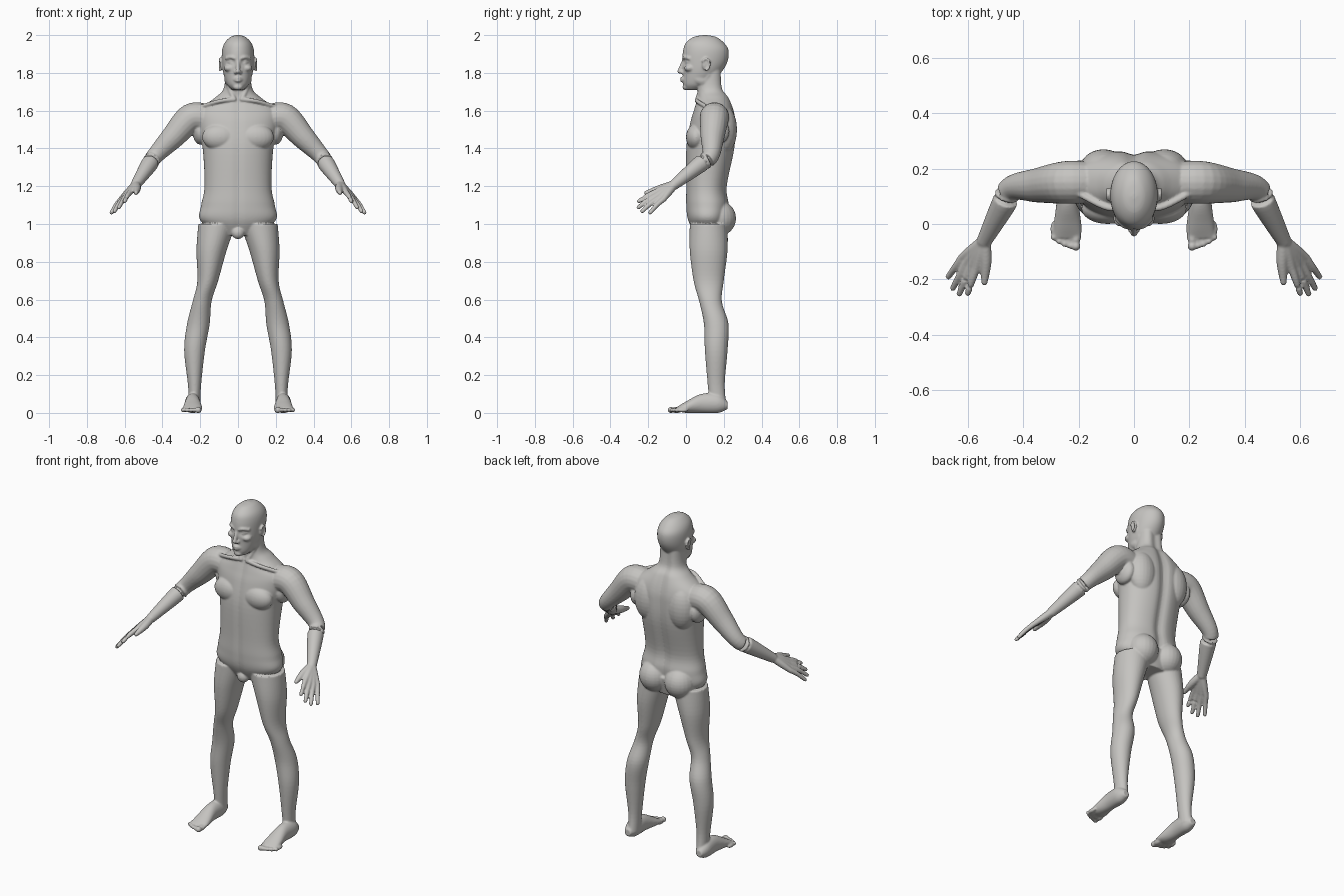
import bpy
import bmesh
from math import cos, sin, pi, exp
from mathutils import Vector, Matrix

cube = bpy.data.objects.get("Cube")
if cube:
    bpy.data.objects.remove(cube)

skin = bpy.data.materials.new("warm grey skin")
skin.use_nodes = True
colour = (.56, .55, .53, 1)
skin.diffuse_color = colour
skin.node_tree.nodes["Principled BSDF"].inputs["Base Color"].default_value = colour

right, back, up = Matrix.Identity(3)
bm = bmesh.new()


def spline(rows, steps):
    """Hermite curve through rows of numbers, with averaged tangents."""
    rows = [Vector(row) for row in rows]
    last = len(rows) - 1
    slopes = [(rows[min(i + 1, last)] - rows[max(i - 1, 0)]) / 2 for i in range(last + 1)]
    curve = []
    for i in range(last):
        start, end = rows[i], rows[i + 1]
        for step in range(steps):
            t = step / steps
            blend = t * t * (3 - 2 * t)
            curve.append(start.lerp(end, blend) + slopes[i] * (t * (1 - t) ** 2)
                         - slopes[i + 1] * (t * t * (1 - t)))
    return curve + [rows[last]]


def loft(rows, frame=None, steps=6, segments=40, power=2):
    """Skin ellipses (x, y, z, radius, radius); frame fixes the ellipse axes."""
    rows = spline(rows, steps)
    centres = [Vector(row[:3]) for row in rows]
    rings = []
    for i, row in enumerate(rows):
        if frame:
            across, along = frame
        else:
            tangent = centres[min(i + 1, len(rows) - 1)] - centres[max(i - 1, 0)]
            tangent.normalize()
            across = tangent.cross(back if abs(tangent.y) < .8 else up).normalized()
            along = tangent.cross(across)
        ring = []
        for k in range(segments):
            c, s = cos(2 * pi * k / segments), sin(2 * pi * k / segments)
            scale = (abs(c) ** power + abs(s) ** power) ** (-1 / power)
            offset = across * (row[3] * c) + along * (row[4] * s)
            ring.append(bm.verts.new(centres[i] + offset * scale))
        rings.append(ring)
    for lower, upper in zip(rings, rings[1:]):
        for k in range(segments):
            bm.faces.new((lower[k], lower[k - 1], upper[k - 1], upper[k]))
    bm.faces.new(rings[0])
    bm.faces.new(reversed(rings[-1]))
    return [vert for ring in rings for vert in ring]


def ball(centre, radii, turn=Matrix()):
    place = Matrix.Translation(centre) @ turn @ Matrix.Diagonal((*radii, 1))
    made = bmesh.ops.create_uvsphere(bm, u_segments=24, v_segments=16, radius=1, matrix=place)
    return made["verts"]


def tube(points, radii):
    """Round-ended tube; radii is one number or one for each point."""
    if isinstance(radii, float):
        radii = [radii] * len(points)
    loft([(*point, radius, radius) for point, radius in zip(points, radii)], segments=20)
    for end in (0, -1):
        ball(points[end], [radii[end]] * 3)


def column(rows, **options):
    """Upright loft from (height, front, back, half width)."""
    return loft([(0, (front + rear) / 2, height, width, (rear - front) / 2)
                 for height, front, rear, width in rows], (right, back), **options)


def dent(offset, size):
    return exp(-(offset / size) ** 2)


# Leg and kneecap
loft([(.11, .12, 1, .1, .1), (.14, .12, .86, .08, .1), (.16, .12, .7, .055, .08),
      (.19, .13, .59, .05, .06), (.21, .16, .47, .06, .065), (.23, .16, .33, .055, .06),
      (.23, .16, .15, .035, .045), (.23, .17, .04, .03, .045)], (right, back))
ball((.19, .09, .6), (.03, .02, .04))

# Foot with five toes, flattened on the ground
foot = loft([(.24, .22, .04, .02, .02), (.24, .17, .05, .04, .05), (.24, .08, .05, .04, .05),
             (.24, 0, .03, .05, .03), (.24, -.05, .02, .05, .01)], (right, up))
for toe in range(5):
    radius = .012 if toe else .017
    x, tip = .21 + .02 * toe, -.08 + .002 * toe ** 2
    foot += ball((x, tip + .03, .015), (radius, .03, radius))
    foot += ball((x, tip, .015), [radius] * 3)
for vert in foot:
    vert.co.z = max(vert.co.z, 0)

# Buttock, chest muscle and shoulder blade
ball((.085, .17, 1.03), (.09, .095, .095))
ball((.095, .055, 1.46), (.095, .055, .07))
ball((.11, .2, 1.5), (.085, .07, .13))

# Arm
shoulder = Vector((.25, .15, 1.56))
elbow = Vector((.44, .13, 1.36))
wrist = Vector((.54, -.06, 1.21))
tube([shoulder - right * .08, shoulder, shoulder.lerp(elbow, .5), elbow,
      elbow.lerp(wrist, .3), wrist], (.075, .077, .063, .045, .045, .028))
ball((.2, .16, 1.49), (.04, .07, .07))

# Hand: four palm bones with fingers, fanned from index to little
index_knuckle, little_knuckle = Vector((.57, -.16, 1.17)), Vector((.62, -.12, 1.13))
index_tip, little_tip = Vector((.6, -.25, 1.12)), Vector((.67, -.19, 1.06))
reach = (index_tip - index_knuckle).normalized()
for finger in range(4):
    fan = finger / 3
    arch = reach * sin(pi * fan)
    knuckle = index_knuckle.lerp(little_knuckle, fan) + arch * .01
    tip = index_tip.lerp(little_tip, fan) + arch * .03
    tube([wrist, wrist.lerp(knuckle, .5), knuckle], (.022, .02, .015))
    tube([knuckle, knuckle.lerp(tip, .5) + up * .005, tip], (.015, .013, .011))

# Thumb
thumb_tip = Vector((.54, -.21, 1.165))
tube([wrist, wrist.lerp(thumb_tip, .5) - right * .005, thumb_tip], (.022, .021, .012))

# Ear with a curled rim
ear = Vector((.087, .105, 1.845))
ball(ear, (.008, .02, .03), Matrix.Rotation(.2, 4, "Z"))
tube([ear + Vector((.008, .02 * sin(turn), .032 * cos(turn)))
      for turn in (-1, 0, 1, 2, 3)], .006)

# Brow, eyeball, lids, cheek, nostril and jaw
eye = Vector((.036, .012, 1.857))
ball(eye, (.016, .014, .013))
for side in (-1, 1):
    tube([eye - right * .016 - back * .008, eye - back * .014 + up * (.007 * side),
          eye + right * .017], .004)
tube([eye + Vector((-.02, -.024, .02)), eye + Vector((0, -.019, .026)),
      eye + Vector((.025, .005, .02))], .009)
ball((.047, .02, 1.825), (.028, .03, .02))
ball((.012, -.02, 1.803), (.01, .013, .01))
ball((.05, .075, 1.765), (.022, .05, .03), Matrix.Rotation(-.4, 4, "X"))

# Neck muscle and collar bone
throat = Vector((.02, .06, 1.66))
tube([(.06, .12, 1.79), (.05, .085, 1.73), throat], .012)
tube([throat, (.1, .06, 1.65), (.2, .11, 1.62)], .011)

# Mirror the parts made so far
twin = bmesh.ops.duplicate(bm, geom=bm.verts[:] + bm.edges[:] + bm.faces[:])["geom"]
for item in twin:
    if isinstance(item, bmesh.types.BMVert):
        item.co.x *= -1

# Torso and neck, grooved along the spine and the breastbone
torso = column([(.94, .05, .2, .1), (1.02, .01, .22, .2), (1.1, 0, .23, .195), (1.2, 0, .22, .177),
                (1.4, 0, .26, .187), (1.53, .02, .265, .215), (1.6, .04, .255, .21),
                (1.67, .06, .23, .12), (1.72, .06, .2, .075), (1.83, .07, .195, .065)],
               segments=72, power=2.2)
for vert in torso:
    if vert.co.y < .1:
        vert.co.y += .006 * dent(vert.co.x, .018)
    elif vert.co.y > .14 and vert.co.z > 1.05:
        vert.co.y -= .016 * dent(vert.co.x, .03)
ball((0, .05, .955), (.035, .03, .035))

# Head with eye sockets
head = column([(1.71, 0, .08, .03), (1.74, -.015, .13, .058), (1.8, -.016, .185, .078),
               (1.86, -.02, .22, .085), (1.92, -.015, .225, .084), (1.96, 0, .2, .07),
               (1.99, .04, .16, .04), (2, .09, .11, .01)], segments=96, steps=8)
for vert in head:
    if vert.co.y < .06:
        vert.co.y += .018 * dent(abs(vert.co.x) - eye.x, .017) * dent(vert.co.z - eye.z, .015)

# Nose, lips and chin
tube([(0, -.01, 1.87), (0, -.022, 1.84), (0, -.034, 1.808)], (.009, .01, .012))
for lip in (1.772, 1.758):
    tube([(-.025, -.008, 1.765), (0, -.023, lip), (.025, -.008, 1.765)], (.004, .008, .004))
ball((0, 0, 1.725), (.026, .019, .017))

# Fuse the parts into one smooth skin
bmesh.ops.recalc_face_normals(bm, faces=bm.faces)
mesh = bpy.data.meshes.new("body")
bm.to_mesh(mesh)
bm.free()
mesh.materials.append(skin)
body = bpy.data.objects.new("body", mesh)
bpy.context.collection.objects.link(body)
fuse = body.modifiers.new("fuse", "REMESH")
fuse.mode = "VOXEL"
fuse.voxel_size = .005
fuse.use_smooth_shade = True
relax = body.modifiers.new("relax", "SMOOTH")
relax.factor = .5
relax.iterations = 5
